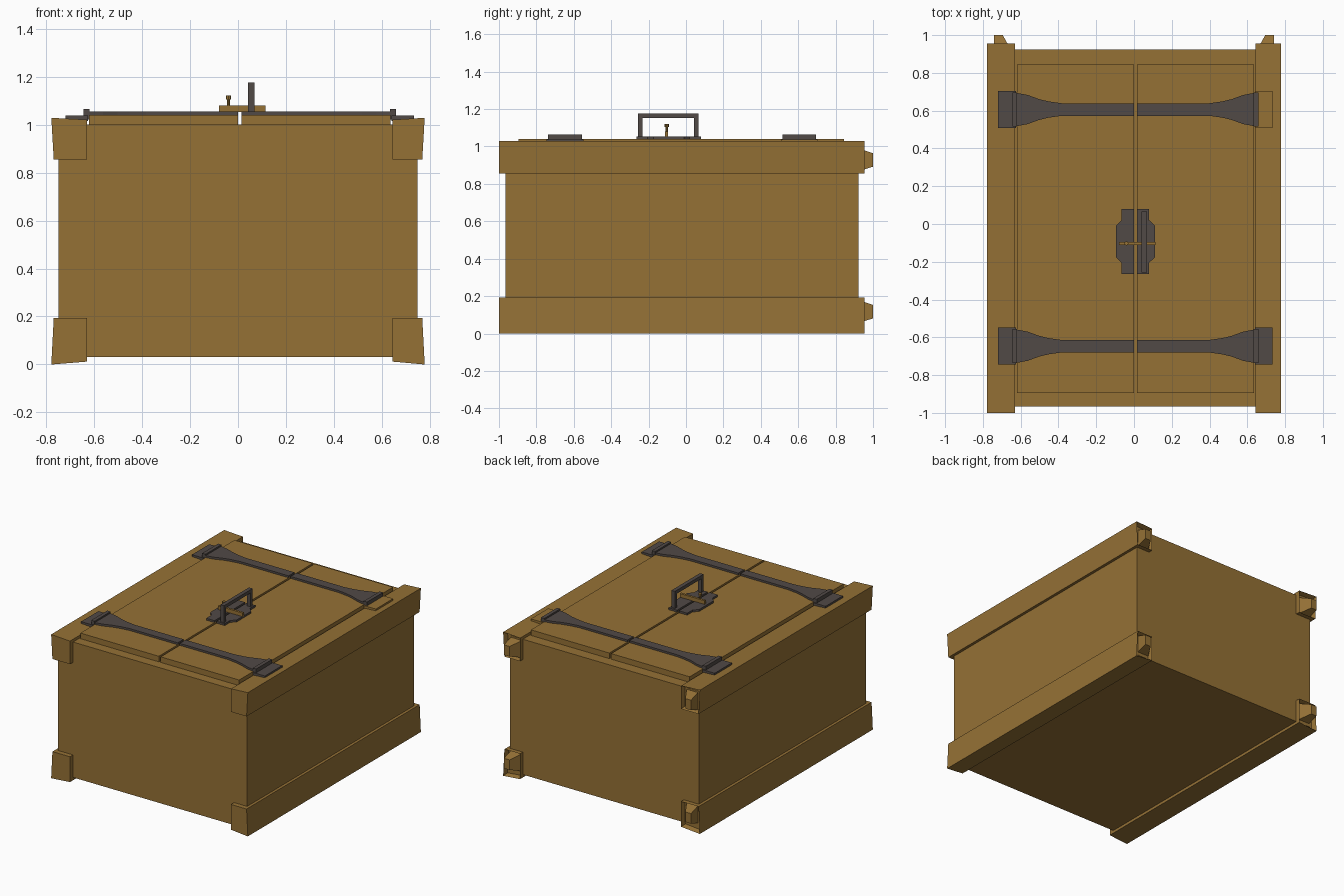
import bpy, bmesh
from mathutils import Vector

cube = bpy.data.objects.get("Cube")
if cube:
    bpy.data.objects.remove(cube)


def material(name, rgb):
    m = bpy.data.materials.new(name)
    m.use_nodes = True
    m.diffuse_color = (*rgb, 1)
    m.node_tree.nodes["Principled BSDF"].inputs["Base Color"].default_value = (*rgb, 1)
    return m


WOOD = material("brown wood", (0.30, 0.165, 0.036))
IRON = material("dark iron", (0.082, 0.067, 0.061))
MID = 0.0075  # centre line of the two doors
SIDES = ((-1, "right"), (1, "left"))


def finish(name, bm, mat):
    bmesh.ops.recalc_face_normals(bm, faces=bm.faces)
    mesh = bpy.data.meshes.new(name)
    bm.to_mesh(mesh)
    bm.free()
    mesh.materials.append(mat)
    obj = bpy.data.objects.new(name, mesh)
    bpy.context.collection.objects.link(obj)
    return obj


def prism(points, offset):
    """Extrude a flat outline by an offset; returns the mesh and its far cap."""
    bm = bmesh.new()
    base = bm.faces.new([bm.verts.new(p) for p in points])
    out = bmesh.ops.extrude_face_region(bm, geom=[base], use_keep_orig=True)["geom"]
    cap = next(f for f in out if isinstance(f, bmesh.types.BMFace))
    bmesh.ops.translate(bm, vec=offset, verts=cap.verts)
    bmesh.ops.recalc_face_normals(bm, faces=bm.faces)
    return bm, cap


def plate(name, outline, z0, z1, mat):
    bm, _ = prism([(x, y, z0) for x, y in outline], (0, 0, z1 - z0))
    return finish(name, bm, mat)


def box(name, x, y, z, mat):
    outline = [(x[0], y[0]), (x[1], y[0]), (x[1], y[1]), (x[0], y[1])]
    return plate(name, outline, *z, mat)


def side_x(s, a, b):
    """Range mirrored about the door centre line."""
    return sorted((MID + s * a, MID + s * b))


# Main body
box("chest_body", (-0.748, 0.748), (-0.965, 0.923), (0.032, 1.0), WOOD)

# Corner rails with a socket and a wedge peg at the back end
for s, side in SIDES:
    inner = MID + s * 0.637
    rails = {
        "upper": [(s * 0.778, 1.028), (s * 0.768, 0.855), (inner, 0.855), (inner, 1.02)],
        "lower": [(s * 0.778, 0), (s * 0.768, 0.193), (inner, 0.193), (inner, 0.012)],
    }
    for level, section in rails.items():
        bm, cap = prism([(x, -1.0, z) for x, z in section], (0, 1.955, 0))
        bmesh.ops.inset_region(bm, faces=[cap], thickness=0.015)
        bmesh.ops.translate(bm, vec=(0, -0.035, 0), verts=cap.verts)
        finish(f"{side}_{level}_rail", bm, WOOD)

        mid_z = 0.928 if level == "upper" else 0.117
        outer, base, tip = s * 0.74, s * 0.65, s * 0.695
        bm, cap = prism([(x, 0.92, mid_z + h) for x, h in
                         ((outer, -0.062), (base, -0.062), (base, 0.062), (outer, 0.062))],
                        (0, 0.08, 0))
        for v in cap.verts:
            v.co.z = mid_z + (v.co.z - mid_z) * 0.58
            if abs(v.co.x - base) < 0.001:
                v.co.x = tip
        finish(f"{side}_{level}_peg", bm, WOOD)

# Two doors on top, each with two strap hinges
for s, side in SIDES:
    box(f"{side}_door", side_x(s, 0.0075, 0.628), (-0.895, 0.845), (0.995, 1.04), WOOD)
    for y, end in ((-0.647, "front"), (0.606, "back")):
        half = [(0.0075, 0.033), (0.39, 0.033), (0.46, 0.043), (0.51, 0.055),
                (0.57, 0.077), (0.628, 0.088)]
        outline = [(MID + s * x, y + w) for x, w in half]
        outline += [(MID + s * x, y - w) for x, w in reversed(half)]
        plate(f"{side}_{end}_strap", outline, 1.037, 1.054, IRON)
        box(f"{side}_{end}_knuckle", side_x(s, 0.626, 0.652),
            (y - 0.09, y + 0.09), (1.02, 1.065), IRON)
        leaf_mat = WOOD if (s, end) == (1, "back") else IRON
        box(f"{side}_{end}_hinge_leaf", side_x(s, 0.632, 0.727),
            (y - 0.098, y + 0.098), (1.015, 1.038), leaf_mat)

# Lock plate, split along the door gap
for s, side in SIDES:
    outline = [(0.0075, 0.08), (0.073, 0.08), (0.073, 0.02), (0.104, -0.01),
               (0.104, -0.175), (0.073, -0.205), (0.073, -0.265), (0.0075, -0.265)]
    plate(f"{side}_lock_plate", [(MID + s * x, y) for x, y in outline], 1.038, 1.054, IRON)

# Pull handle
arch = [(-0.256, 1.05), (-0.256, 1.176), (0.066, 1.176), (0.066, 1.05),
        (0.042, 1.05), (0.042, 1.152), (-0.232, 1.152), (-0.232, 1.05)]
bm, _ = prism([(0.041, y, z) for y, z in arch], (0.028, 0, 0))
finish("pull_handle", bm, IRON)

# Sliding bolt with its knob
box("bolt_bar", (-0.08, 0.114), (-0.111, -0.095), (1.052, 1.08), WOOD)


def knob_part(name, radius, z0, z1):
    bm = bmesh.new()
    bmesh.ops.create_cone(bm, cap_ends=True, segments=8, radius1=radius, radius2=radius,
                          depth=z1 - z0)
    bmesh.ops.translate(bm, vec=Vector((-0.04, -0.103, (z0 + z1) / 2)), verts=bm.verts)
    finish(name, bm, WOOD)


knob_part("bolt_stem", 0.006, 1.07, 1.11)
knob_part("bolt_knob", 0.011, 1.105, 1.12)
